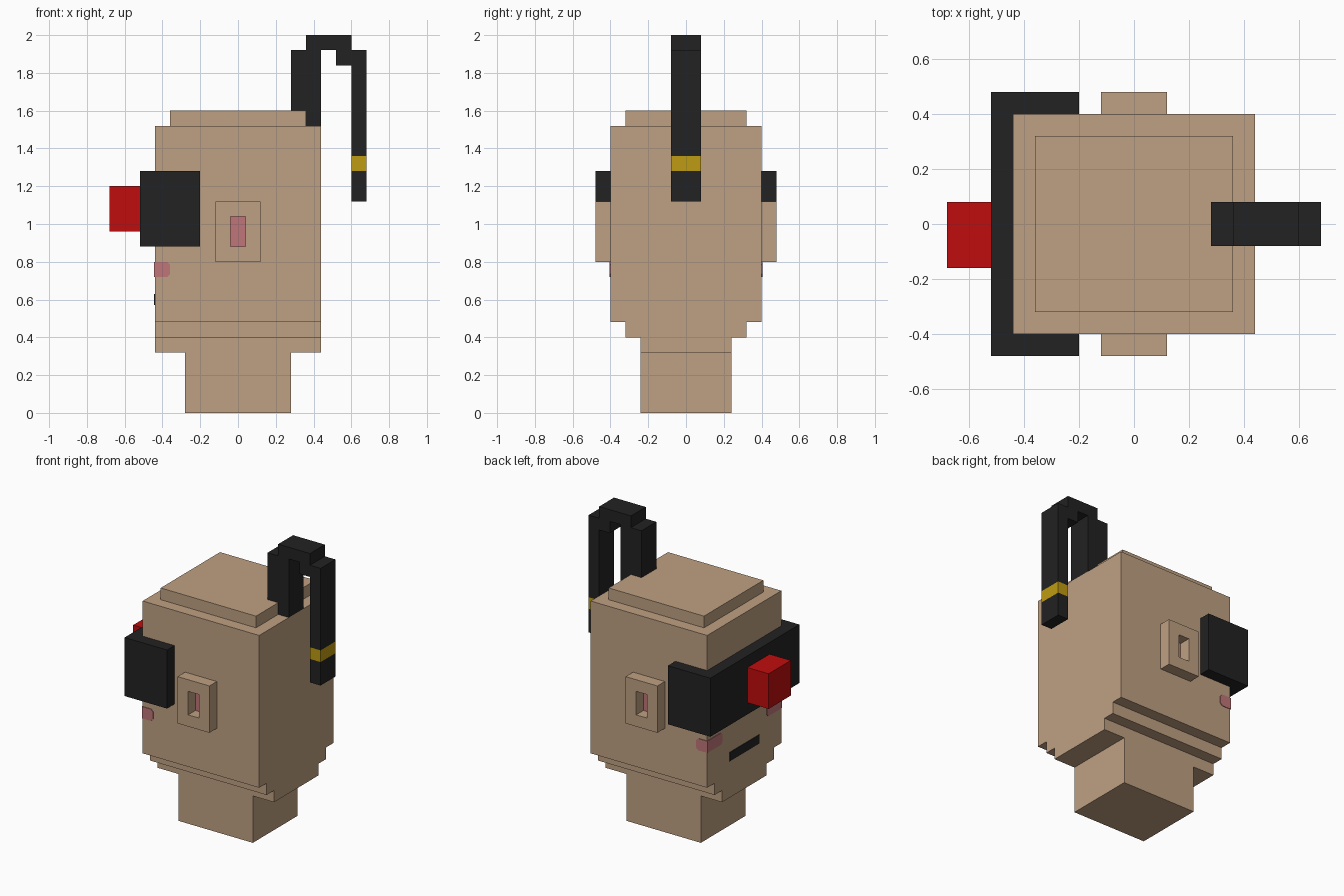
import bpy, bmesh
from mathutils import Vector

cube = bpy.data.objects.get("Cube")
if cube:
    bpy.data.objects.remove(cube, do_unlink=True)


def material(name, rgb):
    m = bpy.data.materials.new(name)
    m.use_nodes = True
    m.diffuse_color = (*rgb, 1)
    m.node_tree.nodes["Principled BSDF"].inputs["Base Color"].default_value = (*rgb, 1)
    return m


SKIN = material("tan skin", (0.522, 0.352, 0.223))
BLACK = material("soft black", (0.016, 0.016, 0.016))
RED = material("red", (0.527, 0.004, 0.004))
GOLD = material("gold", (0.515, 0.328, 0.006))
PINK = material("blush pink", (0.527, 0.180, 0.190))


def finish(bm, name, *mats):
    mesh = bpy.data.meshes.new(name)
    bmesh.ops.recalc_face_normals(bm, faces=bm.faces)
    bm.to_mesh(mesh)
    bm.free()
    for m in mats:
        mesh.materials.append(m)
    ob = bpy.data.objects.new(name, mesh)
    bpy.context.collection.objects.link(ob)
    return ob


def prism(name, outline, axis, lo, hi, mat):
    """Extrude a 2D outline along one axis (0 = x, 1 = y, 2 = z)."""
    bm = bmesh.new()
    verts = []
    for p in outline:
        co = list(p)
        co.insert(axis, lo)
        verts.append(bm.verts.new(co))
    face = bm.faces.new(verts)
    new = bmesh.ops.extrude_face_region(bm, geom=[face])["geom"]
    step = Vector((0, 0, 0))
    step[axis] = hi - lo
    bmesh.ops.translate(bm, vec=step, verts=[g for g in new if isinstance(g, bmesh.types.BMVert)])
    return finish(bm, name, mat)


def box(name, x, y, z, mat):
    outline = [(x[0], y[0]), (x[1], y[0]), (x[1], y[1]), (x[0], y[1])]
    return prism(name, outline, 2, z[0], z[1], mat)


# Neck, head with stepped jaw, and crown
box("neck", (-0.28, 0.28), (-0.24, 0.24), (0, 0.32), SKIN)
half = [(0.24, 0.32), (0.24, 0.40), (0.32, 0.40), (0.32, 0.48), (0.40, 0.48), (0.40, 1.52)]
prism("head", half + [(-y, z) for y, z in reversed(half)], 0, -0.44, 0.44, SKIN)
box("crown", (-0.36, 0.36), (-0.32, 0.32), (1.52, 1.60), SKIN)

# Wrap-around visor with a red block on its face
arm = [(-0.52, 0.48), (-0.20, 0.48), (-0.20, 0.40), (-0.44, 0.40)]
prism("visor", arm + [(x, -y) for x, y in reversed(arm)], 2, 0.88, 1.28, BLACK)
box("visor_block", (-0.68, -0.52), (-0.16, 0.08), (0.96, 1.20), RED)

# Hanging hair tail with a gold band
tail = [(0.28, 1.52), (0.44, 1.52), (0.44, 1.92), (0.52, 1.92), (0.52, 1.84),
        (0.60, 1.84), (0.60, 1.36), (0.68, 1.36), (0.68, 1.92), (0.60, 1.92),
        (0.60, 2.00), (0.36, 2.00), (0.36, 1.92), (0.28, 1.92)]
prism("hair_tail", tail, 1, -0.08, 0.08, BLACK)
box("hair_band", (0.60, 0.68), (-0.08, 0.08), (1.28, 1.36), GOLD)
box("hair_tip", (0.60, 0.68), (-0.08, 0.08), (1.12, 1.28), BLACK)


def ear(name, side):
    # Block with a pocket sunk into its outer face, pink at the bottom
    ob = box(name, (-0.12, 0.12), sorted((side * 0.40, side * 0.48)), (0.80, 1.12), SKIN)
    bm = bmesh.new()
    bm.from_mesh(ob.data)
    outer = max(bm.faces, key=lambda f: f.calc_center_median().y * side)
    bmesh.ops.inset_individual(bm, faces=[outer], thickness=0.08, use_even_offset=True)
    floor = bmesh.ops.extrude_discrete_faces(bm, faces=[outer])["faces"][0]
    bmesh.ops.translate(bm, vec=(0, -side * 0.078, 0), verts=floor.verts)
    floor.material_index = 1
    bm.to_mesh(ob.data)
    bm.free()
    ob.data.materials.append(PINK)


# Ears and cheek patches that wrap round the face corners
T, C = 0.004, 0.015
for label, s in (("left", 1), ("right", -1)):
    ear("ear_" + label, s)

    def patch(edge, far):
        c = C if far > edge else -C
        return [(edge, 0.72), (far - c, 0.72), (far, 0.72 + C),
                (far, 0.80 - C), (far - c, 0.80), (edge, 0.80)]

    prism("cheek_side_" + label, patch(-0.44, -0.36), 1, s * 0.40, s * (0.40 + T), PINK)
    prism("cheek_face_" + label, patch(s * (0.40 + T), s * 0.24), 0, -0.44 - T, -0.44, PINK)

# Mouth
box("mouth", (-0.44 - T, -0.44), (-0.16, 0.16), (0.57, 0.63), BLACK)
